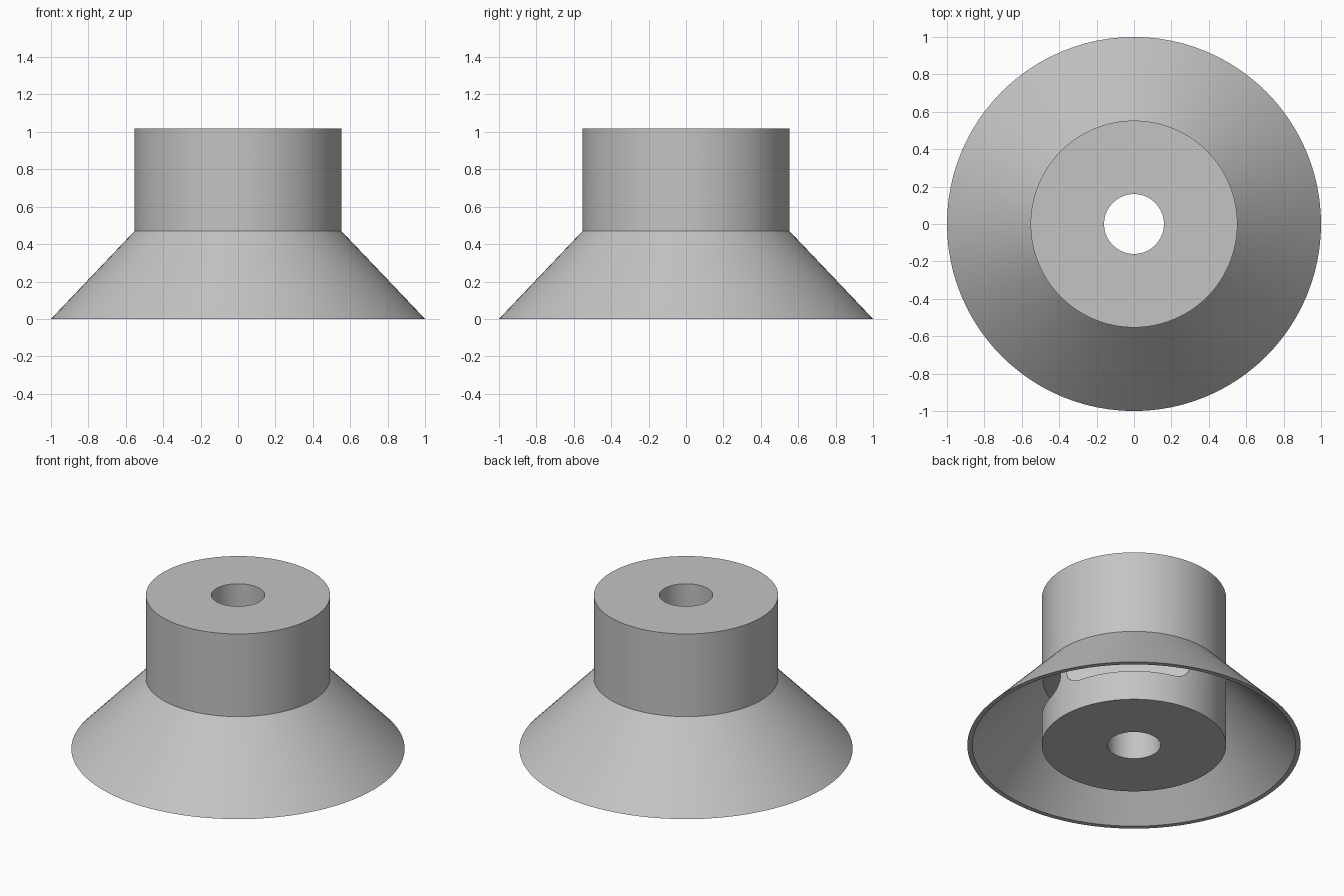
import bpy, bmesh, math
from mathutils import Matrix

cube = bpy.data.objects.get("Cube")
if cube:
    bpy.data.objects.remove(cube)

SEGMENTS = 96
GREY = (0.55, 0.55, 0.55, 1)

grey = bpy.data.materials.new("plain grey")
grey.use_nodes = True
grey.diffuse_color = GREY
grey.node_tree.nodes["Principled BSDF"].inputs["Base Color"].default_value = GREY


def make_object(name, bm):
    bmesh.ops.recalc_face_normals(bm, faces=bm.faces)
    mesh = bpy.data.meshes.new(name)
    bm.to_mesh(mesh)
    bm.free()
    mesh.materials.append(grey)
    obj = bpy.data.objects.new(name, mesh)
    bpy.context.collection.objects.link(obj)
    return obj


def lathe(name, profile):
    """Turn a closed (radius, height) profile around the z axis."""
    bm = bmesh.new()
    verts = [bm.verts.new((r, 0, z)) for r, z in profile]
    edges = [bm.edges.new((v, verts[i - 1])) for i, v in enumerate(verts)]
    bmesh.ops.spin(bm, geom=verts + edges, axis=(0, 0, 1), cent=(0, 0, 0),
                   angle=math.tau, steps=SEGMENTS, use_merge=True)
    bmesh.ops.remove_doubles(bm, verts=bm.verts, dist=0.0001)
    return make_object(name, bm)


def smooth(obj):
    bpy.ops.object.select_all(action="DESELECT")
    obj.select_set(True)
    bpy.context.view_layer.objects.active = obj
    bpy.ops.object.shade_smooth_by_angle(angle=math.radians(30))


# Solid hub with a bore through it
hub = lathe("hub", [(0.16, 0), (0.553, 0), (0.553, 1.017), (0.16, 1.017)])

# Thin conical skirt around the lower hub
skirt = lathe("skirt", [(0.97, 0), (1.0, 0), (0.553, 0.47), (0.54, 0.45)])

# Four recesses with rounded corners, cut into the hub under the skirt
for i in range(4):
    bm = bmesh.new()
    bmesh.ops.create_cube(bm, size=1, matrix=Matrix.Diagonal((0.4, 0.74, 0.25, 1)))
    radial = [e for e in bm.edges
              if abs(e.verts[0].co.x - e.verts[1].co.x) > 0.1]
    bmesh.ops.bevel(bm, geom=radial, offset=0.09, segments=8,
                    profile=0.5, affect="EDGES")
    bm.transform(Matrix.Rotation(math.radians(45 + 90 * i), 4, "Z")
                 @ Matrix.Translation((0.605, 0, 0.32)))
    cutter = make_object("recess_cutter", bm)
    cut = hub.modifiers.new("recess", "BOOLEAN")
    cut.operation = "DIFFERENCE"
    cut.solver = "EXACT"
    cut.object = cutter
    bpy.context.view_layer.objects.active = hub
    bpy.ops.object.modifier_apply(modifier=cut.name)
    bpy.data.objects.remove(cutter)

for part in (hub, skirt):
    smooth(part)
